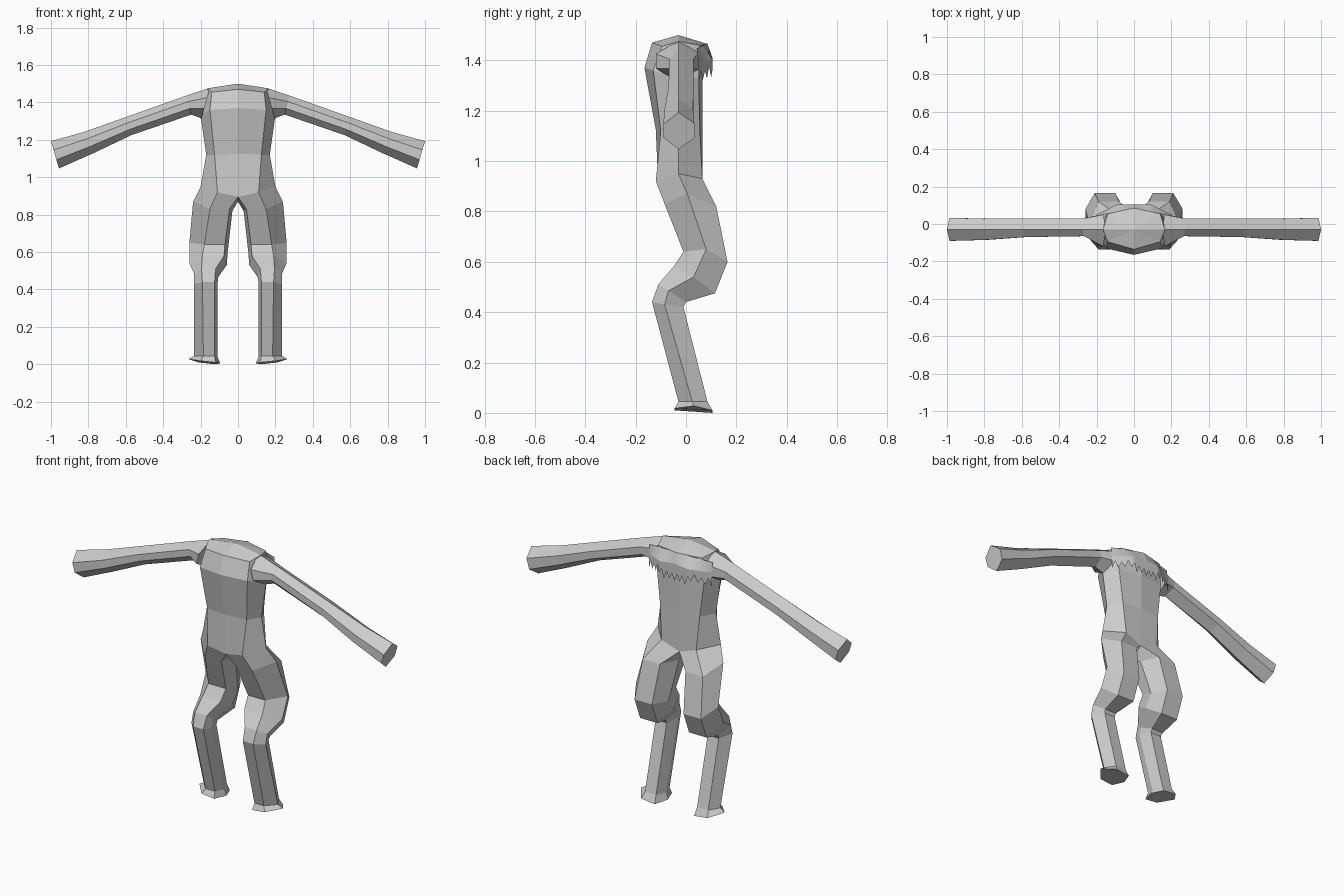
import bpy, bmesh, math, random

if "Cube" in bpy.data.objects:
    bpy.data.objects.remove(bpy.data.objects["Cube"])

random.seed(4)
grey = bpy.data.materials.new("plain grey")
grey.diffuse_color = (0.6, 0.6, 0.6, 1)
grey.use_nodes = True
grey.node_tree.nodes["Principled BSDF"].inputs["Base Color"].default_value = grey.diffuse_color


def loft(name, rings, closed=True, start=False, end=False, tip=None):
    """Skin a list of rings, then mirror the half across x = 0."""
    bm = bmesh.new()
    rows = [[bm.verts.new(p) for p in r] for r in rings]
    n = len(rows[0])
    for a, b in zip(rows, rows[1:]):
        for i in range(n if closed else n - 1):
            j = (i + 1) % n
            bm.faces.new((a[i], a[j], b[j], b[i]))
    if start:
        bm.faces.new(rows[0][::-1])
    if end:
        bm.faces.new(rows[-1])
    if tip:
        t = bm.verts.new(tip)
        for i in range(n - 1):
            bm.faces.new((rows[-1][i], rows[-1][i + 1], t))
    if closed:
        bmesh.ops.recalc_face_normals(bm, faces=bm.faces)
    me = bpy.data.meshes.new(name)
    bm.to_mesh(me)
    bm.free()
    me.materials.append(grey)
    ob = bpy.data.objects.new(name, me)
    bpy.context.collection.objects.link(ob)
    mod = ob.modifiers.new("mirror", 'MIRROR')
    mod.use_clip = True
    return ob


# torso: half rings from front centre round the side to back centre
hip = [(0, -.11, .895), (.11, -.12, .92), (.2, -.03, .95), (.11, .065, .93), (0, .06, .89)]
loft("torso", [
    hip,
    [(0, -.12, 1.125), (.125, -.1, 1.12), (.17, -.03, 1.12), (.125, .055, 1.12), (0, .065, 1.12)],
    [(0, -.165, 1.37), (.15, -.13, 1.36), (.2, -.03, 1.33), (.15, .05, 1.33), (0, .065, 1.33)],
    [(0, -.135, 1.47), (.14, -.095, 1.455), (.165, -.03, 1.475), (.14, .055, 1.46), (0, .085, 1.465)],
], closed=False, tip=(0, -.03, 1.5))


# legs: six-sided rings, each side given as (y, z), with the x positions
def leg_ring(front, outer, back, inner, xf, xo, xb, xi):
    return [(xf[0], *front), (xf[1], *front), (xo, *outer),
            (xb[1], *back), (xb[0], *back), (xi, *inner)]


loft("legs", [
    [hip[0], hip[1], hip[2], hip[3], hip[4], (0, -.03, .87)],
    leg_ring((-.085, .83), (.005, .87), (.12, .82), (.02, .82), (.045, .15), .24, (.08, .19), .03),
    leg_ring((-.01, .64), (.08, .65), (.165, .60), (.08, .60), (.07, .18), .26, (.10, .21), .055),
    leg_ring((-.05, .58), (.03, .54), (.115, .475), (.03, .53), (.075, .19), .26, (.10, .21), .06),
    leg_ring((-.11, .51), (-.07, .485), (0, .44), (-.07, .47), (.12, .195), .235, (.13, .205), .105),
    leg_ring((-.135, .44), (-.085, .43), (-.01, .42), (-.085, .43), (.125, .19), .235, (.13, .2), .11),
    leg_ring((-.03, .045), (.025, .045), (.085, .045), (.025, .04), (.125, .185), .235, (.13, .2), .11),
    [(.12, -.045, .01), (.2, -.045, .018), (.265, .03, .028), (.21, .105, .01), (.125, .105, 0), (.095, .03, .005)],
], end=True)


# arms: six-sided rings between a top point and a bottom point
def arm_ring(tx, tz, bx, bz, yf, yb):
    def at(t, y):
        return (tx + (bx - tx) * t, y, tz + (bz - tz) * t)
    return [at(0, -.03), at(.32, yf), at(.68, yf), at(1, -.03), at(.7, yb), at(.3, yb)]


loft("arms", [
    arm_ring(.15, 1.478, .195, 1.315, -.12, .05),
    arm_ring(.275, 1.437, .25, 1.335, -.065, .03),
    arm_ring(.59, 1.325, .57, 1.225, -.07, .03),
    arm_ring(.82, 1.243, .77, 1.13, -.085, .028),
    arm_ring(1.0, 1.193, .957, 1.047, -.09, .033),
], start=True, end=True)

# torn cloth flap hanging over the upper back
top, mid, low = [], [], []
for i in range(13):
    x = .2 * i / 12
    bulge = .105 - .055 * max(0, (x - .09) / .11)
    top.append((x, .085 - .03 * x / .14, 1.466 - .02 * x / .2))
    mid.append((x, bulge, 1.41 - .02 * x / .2))
    low.append((x, bulge, (1.365 if i % 2 else 1.32) + random.uniform(-.015, .015)))
loft("back_flap", [top, mid, low], closed=False)
